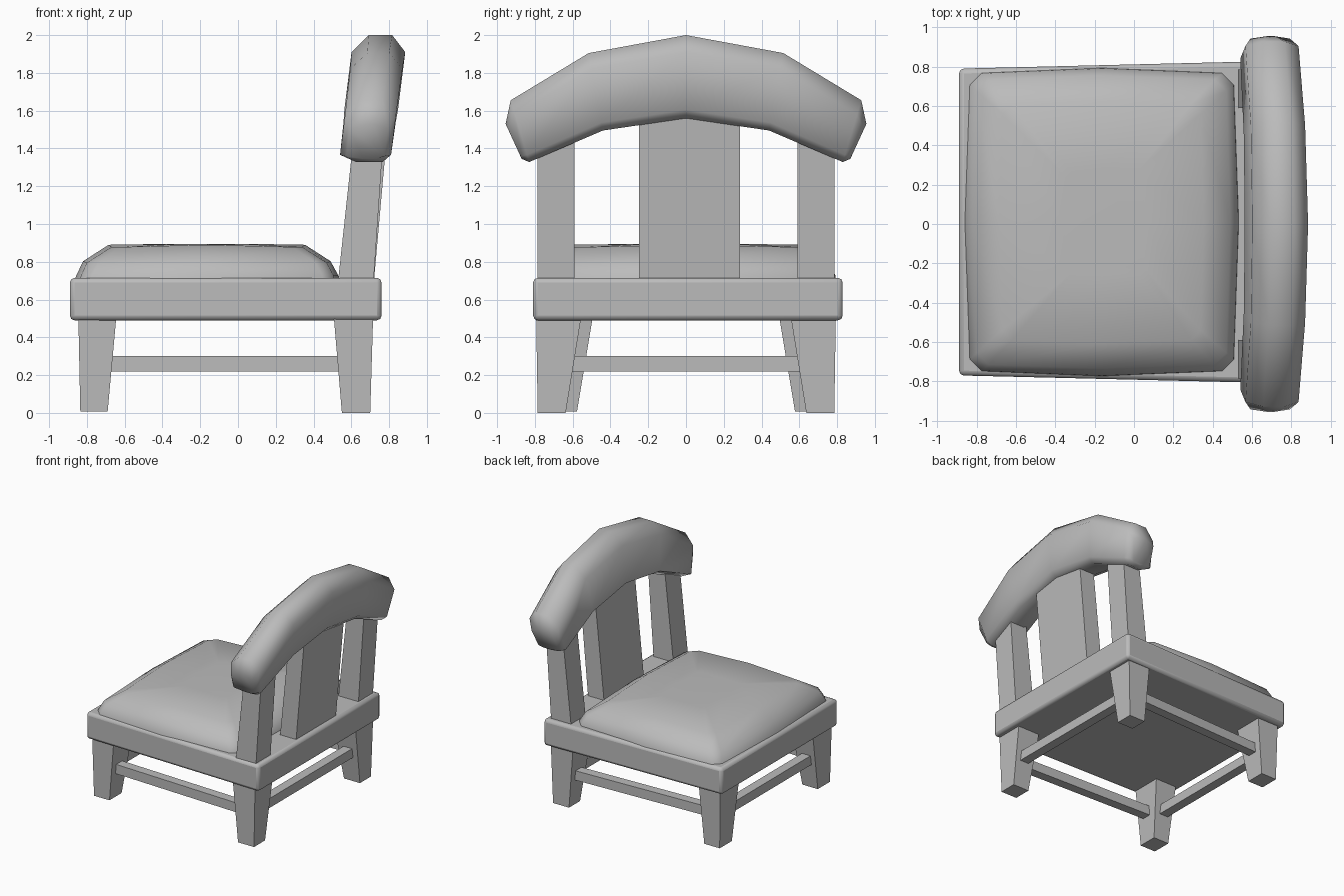
import bpy, bmesh, math

if "Cube" in bpy.data.objects:
    bpy.data.objects.remove(bpy.data.objects["Cube"])

grey = bpy.data.materials.new("light grey")
grey.diffuse_color = (0.5, 0.5, 0.5, 1)
grey.use_nodes = True
grey.node_tree.nodes["Principled BSDF"].inputs["Base Color"].default_value = grey.diffuse_color


def loft(name, rings, smooth=None, bevel=0):
    """Skin a list of equal-length point rings and close both ends."""
    bm = bmesh.new()
    vs = [[bm.verts.new(p) for p in r] for r in rings]
    n = len(rings[0])
    for a, b in zip(vs, vs[1:]):
        for i in range(n):
            j = (i + 1) % n
            bm.faces.new((a[i], a[j], b[j], b[i]))
    bm.faces.new(vs[0][::-1])
    bm.faces.new(vs[-1])
    bmesh.ops.recalc_face_normals(bm, faces=bm.faces)
    me = bpy.data.meshes.new(name)
    bm.to_mesh(me)
    bm.free()
    ob = bpy.data.objects.new(name, me)
    bpy.context.collection.objects.link(ob)
    me.materials.append(grey)
    if bevel:
        m = ob.modifiers.new("bevel", 'BEVEL')
        m.width, m.segments = bevel, 2
    if smooth:
        bpy.ops.object.select_all(action='DESELECT')
        ob.select_set(True)
        bpy.context.view_layer.objects.active = ob
        bpy.ops.object.shade_smooth_by_angle(angle=math.radians(smooth))
    return ob


def rect(x0, x1, y0, y1, z):
    return [(x0, y0, z), (x1, y0, z), (x1, y1, z), (x0, y1, z)]


# Seat frame, slightly wider at the back
loft("seat_frame", [[(-0.89, -0.77, z), (0.76, -0.81, z), (0.76, 0.83, z), (-0.89, 0.79, z)]
                    for z in (0.49, 0.715)], smooth=40, bevel=0.025)


# Cushion: rounded rings with bowed sides, shrinking upwards
def cushion_ring(x0, x1, y0, y1, c, bow, z, zbow):
    xm, ym = (x0 + x1) / 2, (y0 + y1) / 2
    zm = z + zbow
    return [(x0 + c, y0, z), (xm, y0 - bow, zm), (x1 - c, y0, z),
            (x1, y0 + c, z), (x1 + bow, ym, zm), (x1, y1 - c, z),
            (x1 - c, y1, z), (xm, y1 + bow, zm), (x0 + c, y1, z),
            (x0, y1 - c, z), (x0 - bow, ym, zm), (x0, y0 + c, z)]


loft("seat_cushion", [
    cushion_ring(-0.84, 0.51, -0.75, 0.77, 0.06, 0.025, 0.70, 0),
    cushion_ring(-0.83, 0.505, -0.745, 0.765, 0.06, 0.025, 0.73, 0),
    cushion_ring(-0.80, 0.47, -0.715, 0.735, 0.06, 0.02, 0.795, 0.008),
    cushion_ring(-0.67, 0.34, -0.59, 0.61, 0.05, 0.015, 0.878, 0.012),
    cushion_ring(-0.35, 0.05, -0.25, 0.27, 0.03, 0.01, 0.893, 0.002),
], smooth=60)

for s, side in ((-1, "right"), (1, "left")):
    # Tapered legs
    loft(f"front_leg_{side}", [rect(-0.835, -0.69, s * 0.577, s * 0.74, 0.008),
                               rect(-0.845, -0.645, s * 0.495, s * 0.75, 0.50)])
    loft(f"back_leg_{side}", [rect(0.55, 0.70, s * 0.637, s * 0.785, 0),
                              rect(0.508, 0.715, s * 0.556, s * 0.793, 0.50)])
    # Side stretchers
    loft(f"side_stretcher_{side}",
         [[(x, s * (y - 0.04), 0.22), (x, s * (y + 0.04), 0.22),
           (x, s * (y + 0.04), 0.30), (x, s * (y - 0.04), 0.30)]
          for x, y in ((-0.72, 0.645), (0.58, 0.695))])
    # Leaning back posts
    loft(f"back_post_{side}", [rect(0.53, 0.718, s * 0.59, s * 0.785, 0.70),
                               rect(0.612, 0.77, s * 0.59, s * 0.785, 1.46)])

# Cross stretchers
for name, x, w in (("front_stretcher", -0.76, 0.62), ("back_stretcher", 0.62, 0.67)):
    loft(name, [rect(x - 0.04, x + 0.04, -w, w, z) for z in (0.22, 0.30)])

# Centre splat of the back
loft("back_splat", [rect(0.57, 0.72, -0.25, 0.285, 0.70),
                    rect(0.66, 0.80, -0.25, 0.285, 1.60)])


# Arched top rail: chamfered section swept over stations, leaning back
def rail_ring(yt, zt, yb, zb, half, ch):
    k = ch / math.hypot(yt - yb, zt - zb)
    prof = [(-half + 0.09, 0), (half - 0.04, 0), (half, k * 0.5), (half, 1 - k),
            (half - 0.08, 1), (-half + 0.08, 1), (-half, 1 - k), (-half, k * 0.5)]
    ring = []
    for dx, t in prof:
        z = zb + (zt - zb) * t
        ring.append((0.677 + 0.125 * (z - 1.38) + dx, yb + (yt - yb) * t, z))
    return ring


half_stations = [(0.955, 1.53, 0.87, 1.345, 0.10, 0.03),
                 (0.928, 1.655, 0.83, 1.328, 0.135, 0.08),
                 (0.515, 1.905, 0.44, 1.495, 0.138, 0.085)]
stations = ([(-a, b, -c, d, e, f) for a, b, c, d, e, f in half_stations]
            + [(0, 2.0, 0, 1.56, 0.142, 0.09)] + half_stations[::-1])
loft("top_rail", [rail_ring(*s) for s in stations], smooth=62)
